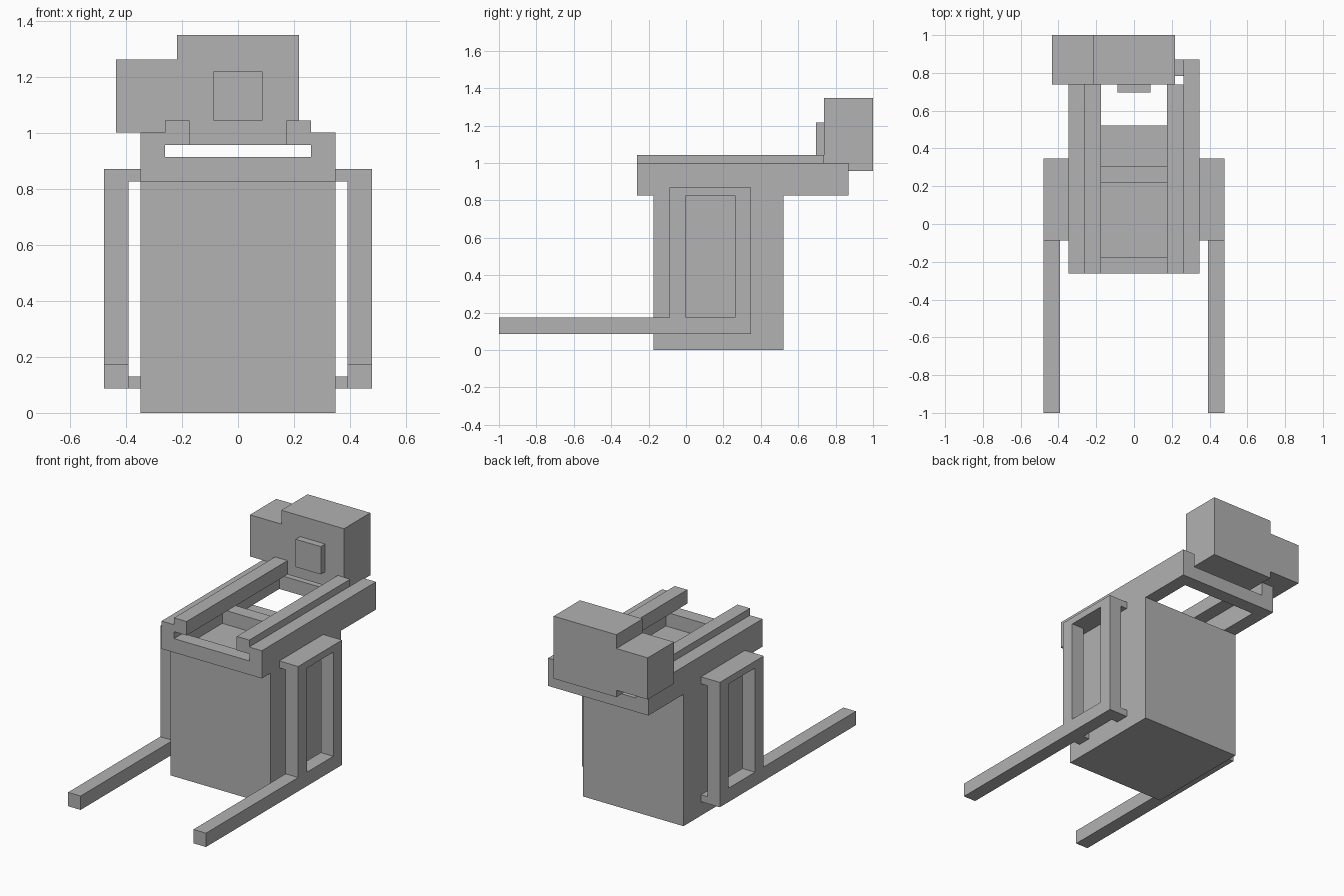
import bpy, bmesh
from mathutils import Vector

if "Cube" in bpy.data.objects:
    bpy.data.objects.remove(bpy.data.objects["Cube"])

U = 2 / 23  # the model sits on a regular grid of this size

grey = bpy.data.materials.new("plain grey")
grey.diffuse_color = (0.445, 0.445, 0.445, 1)
grey.use_nodes = True
grey.node_tree.nodes["Principled BSDF"].inputs["Base Color"].default_value = grey.diffuse_color


def rect(a0, a1, b0, b1):
    return [(a0, b0), (a1, b0), (a1, b1), (a0, b1)]


def prism(name, loops, axis, lo, hi):
    """Extrude an outline (first loop) with holes (other loops), in grid units.
    Outline axes: (y, z) for axis x, (x, z) for axis y, (x, y) for axis z."""
    def place(a, b, c):
        return Vector({'x': (c, a, b), 'y': (a, c, b), 'z': (a, b, c)}[axis]) * U
    bm = bmesh.new()
    edges = []
    for loop in loops:
        vs = [bm.verts.new(place(a, b, lo)) for a, b in loop]
        edges += [bm.edges.new((vs[i - 1], vs[i])) for i in range(len(vs))]
    bmesh.ops.triangle_fill(bm, edges=edges, use_dissolve=False, use_beauty=True)
    if len(loops) == 1:
        bmesh.ops.dissolve_faces(bm, faces=bm.faces[:])
    grown = bmesh.ops.extrude_face_region(bm, geom=bm.faces[:], use_keep_orig=True)
    moved = [v for v in grown["geom"] if isinstance(v, bmesh.types.BMVert)]
    bmesh.ops.translate(bm, verts=moved, vec=place(0, 0, hi - lo))
    bmesh.ops.recalc_face_normals(bm, faces=bm.faces[:])
    me = bpy.data.meshes.new(name)
    bm.to_mesh(me)
    bm.free()
    me.materials.append(grey)
    ob = bpy.data.objects.new(name, me)
    bpy.context.collection.objects.link(ob)
    return ob


def box(name, x0, x1, y0, y1, z0, z1):
    return prism(name, [rect(x0, x1, y0, y1)], 'z', z0, z1)


def mirrored(ob):
    ob.modifiers.new("mirror", 'MIRROR').use_axis = (True, False, False)


# main body block
box("body", -4, 4, -2, 6, 0, 9.5)

# top tray: ring with a cross bar, then raised side walls and inner rails
prism("top_tray", [rect(-4, 4, -3, 10), rect(-3, 3, -2, 2.5), rect(-3, 3, 3.5, 9)],
      'z', 9.5, 10.5)
mirrored(box("tray_side_wall", 3, 4, -3, 10, 10.5, 11.5))
mirrored(box("top_rail", 2, 3, -3, 8.5, 11, 12))

# rear head: tall block with a lower shoulder on the left, and a front button
prism("head", [[(-5, 11.5), (-2.5, 11.5), (-2.5, 11), (2.5, 11), (2.5, 15.5),
                (-2.5, 15.5), (-2.5, 14.5), (-5, 14.5)]], 'y', 8.5, 11.5)
box("head_button", -1, 1, 8, 8.5, 12, 14)

# side frames with long forward forks
fork = [(-11.5, 1), (4, 1), (4, 10), (-1, 10), (-1, 2), (-11.5, 2)]
mirrored(prism("side_frame_and_fork", [fork, rect(0, 3, 2, 9.5)], 'x', 4.5, 5.5))

# brackets that join the side frames to the body
mirrored(box("upper_bracket", 4, 4.5, -1, 4, 9.5, 10))
for label, y in (("front", -1), ("rear", 3)):
    mirrored(box(label + "_lower_bracket", 4, 4.5, y, y + 1, 1, 1.5))
